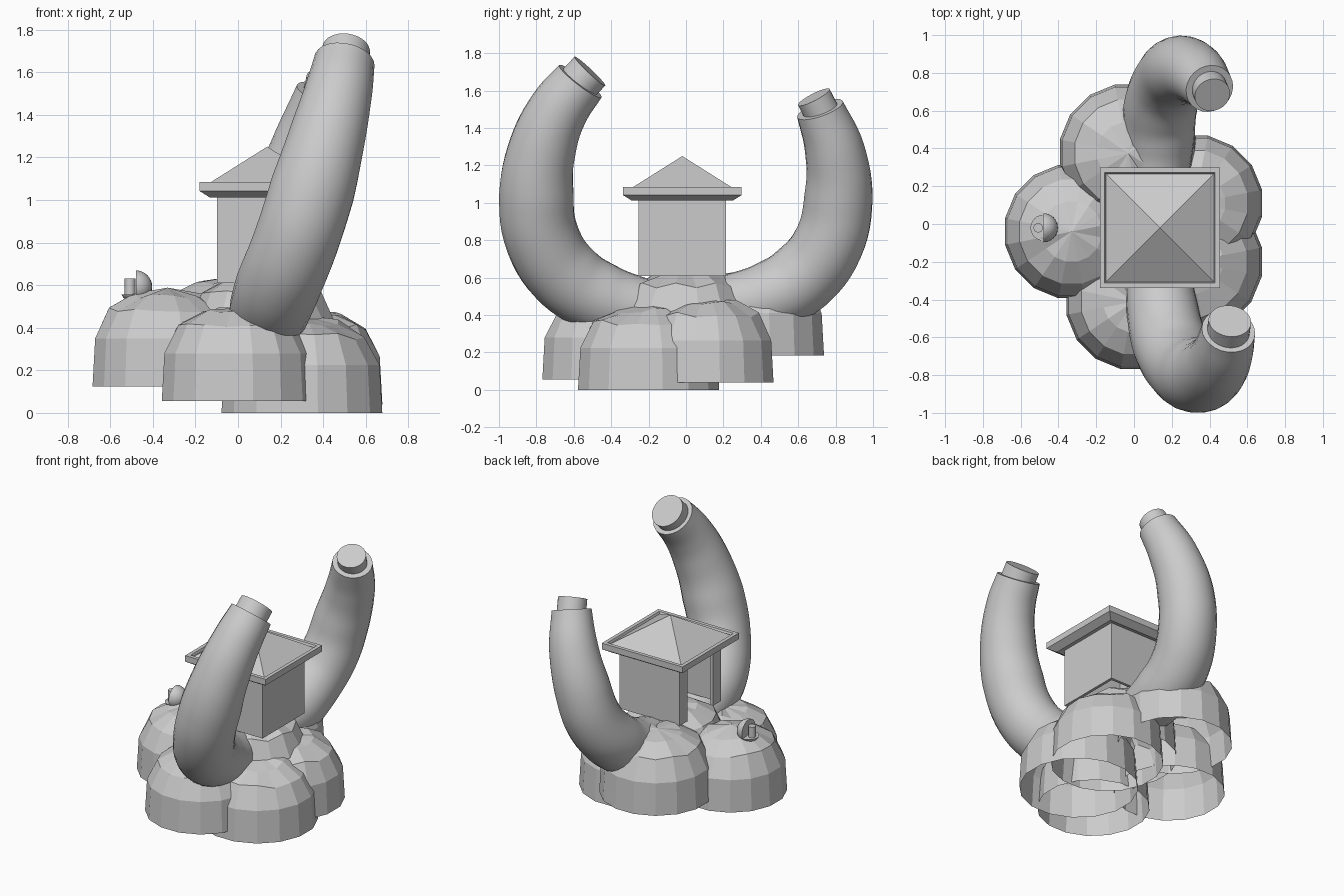
import bpy, bmesh, math, random
from mathutils import Vector

cube = bpy.data.objects.get("Cube")
if cube:
    bpy.data.objects.remove(cube, do_unlink=True)

random.seed(4)
grey = bpy.data.materials.new("plain_grey")
grey.use_nodes = True
COLOUR = (0.6, 0.6, 0.6, 1)
grey.diffuse_color = COLOUR
grey.node_tree.nodes["Principled BSDF"].inputs["Base Color"].default_value = COLOUR


def link(name, bm):
    bmesh.ops.recalc_face_normals(bm, faces=bm.faces)
    mesh = bpy.data.meshes.new(name)
    bm.to_mesh(mesh)
    bm.free()
    obj = bpy.data.objects.new(name, mesh)
    bpy.context.collection.objects.link(obj)
    mesh.materials.append(grey)
    return obj


def smooth(obj, degrees=40):
    bpy.ops.object.select_all(action='DESELECT')
    obj.select_set(True)
    bpy.context.view_layer.objects.active = obj
    bpy.ops.object.shade_smooth_by_angle(angle=math.radians(degrees))


def lathe(name, centre, profile, sides, turn=0.0, jitter=0.0):
    """Stack rings of (radius, height); a zero radius closes to a point."""
    bm = bmesh.new()
    rings = []
    for i, (r, h) in enumerate(profile):
        ring = []
        for k in range(sides if r else 1):
            a = turn + math.tau * k / sides
            wobble = random.uniform(-jitter, jitter) if i > 1 else 0
            p = Vector((r * math.cos(a), r * math.sin(a), h + wobble))
            ring.append(bm.verts.new(p + Vector(centre)))
        rings.append(ring)
    for low, high in zip(rings, rings[1:]):
        for k in range(sides):
            n = (k + 1) % sides
            if len(high) == 1:
                bm.faces.new((low[k], low[n], high[0]))
            else:
                bm.faces.new((low[k], low[n], high[n], high[k]))
    return link(name, bm)


# Faceted mounds, open underneath
mounds = {
    "left_mound": (-0.33, -0.04, 0.125, 0.36),
    "front_mound": (0, -0.41, 0.055, 0.365),
    "side_front_mound": (0.3, -0.2, 0, 0.385),
    "side_back_mound": (0.32, 0.11, 0.04, 0.365),
    "back_mound": (-0.03, 0.375, 0.185, 0.37),
    "centre_mound": (0.11, 0, 0.2, 0.365),
}
for name, (x, y, z, r) in mounds.items():
    shape = [(r, 0), (r * .965, .225), (r * .78, .36), (r * .45, .425), (0, .45)]
    lathe(name, (x, y, z), shape, 16, math.pi / 16, 0.015)


# Curved tapering tusks, each with a short plug on its end
def tusk(name, path, plug_axis, plug_radius):
    curve = bpy.data.curves.new(name, 'CURVE')
    curve.dimensions = '3D'
    curve.bevel_depth = 1
    curve.bevel_resolution = 10
    curve.resolution_u = 6
    curve.use_fill_caps = True
    spline = curve.splines.new('BEZIER')
    spline.bezier_points.add(len(path) - 1)
    for point, (x, y, z, r) in zip(spline.bezier_points, path):
        point.co = (x, y, z)
        point.radius = r
        point.handle_left_type = point.handle_right_type = 'AUTO'
    obj = bpy.data.objects.new(name, curve)
    bpy.context.collection.objects.link(obj)
    bpy.ops.object.select_all(action='DESELECT')
    obj.select_set(True)
    bpy.context.view_layer.objects.active = obj
    bpy.ops.object.convert(target='MESH')
    obj = bpy.context.view_layer.objects.active
    obj.data.materials.clear()
    obj.data.materials.append(grey)
    smooth(obj)

    axis = Vector(plug_axis).normalized()
    plug = lathe(name + "_plug", (0, 0, 0),
                 [(plug_radius, -.05), (plug_radius, .075), (0, .075)], 32)
    plug.location = path[-1][:3]
    plug.rotation_euler = axis.to_track_quat('Z', 'Y').to_euler()
    smooth(plug)


tusk("front_tusk", [
    (.13, -.25, .43, .17), (.15, -.45, .49, .19), (.19, -.63, .6, .2),
    (.27, -.765, .8, .2), (.35, -.8, 1.05, .2), (.42, -.765, 1.3, .18),
    (.47, -.68, 1.5, .16), (.5, -.565, 1.65, .143)], (.1, .68, .72), .113)
tusk("back_tusk", [
    (.12, .25, .45, .17), (.13, .45, .5, .19), (.14, .62, .6, .195),
    (.19, .76, .78, .19), (.25, .815, 1.03, .183), (.33, .795, 1.28, .16),
    (.4, .717, 1.5, .13)], (.2, -.45, .87), .095)

# Hut walls with a tall doorway facing -x
HUT = (0.137, -0.02, 0)
HALF, FLOOR, EAVE, PIER = 0.235, 0.61, 1.03, 0.09


def wall(name, x0, x1, y0, y1):
    bm = bmesh.new()
    bmesh.ops.create_cube(bm, size=1)
    for v in bm.verts:
        v.co.x = HUT[0] + (x1 if v.co.x > 0 else x0)
        v.co.y = HUT[1] + (y1 if v.co.y > 0 else y0)
        v.co.z = EAVE if v.co.z > 0 else FLOOR
    link(name, bm)


T = 0.02
wall("hut_back_wall", -HALF, HALF, HALF - T, HALF)
wall("hut_front_wall", -HALF, HALF, -HALF, T - HALF)
wall("hut_side_wall", HALF - T, HALF, T - HALF, HALF - T)
wall("hut_back_pier", -HALF, T - HALF, HALF - PIER, HALF - T)
wall("hut_front_pier", -HALF, T - HALF, T - HALF, PIER - HALF)

# Four-sided roof: bevelled eave, thin raised rim and pyramid
roof = [(.2, 1.03), (.27, 1.012), (.318, 1.042), (.318, 1.085),
        (.292, 1.085), (.286, 1.07), (0, 1.25)]
lathe("hut_roof", HUT, [(r * math.sqrt(2), h) for r, h in roof], 4, math.pi / 4)

# Small ball on the left mound with its upper outer quarter cut away
BALL = Vector((-0.48, -0.02, 0.592))


def ball_piece(name, cuts):
    bm = bmesh.new()
    bmesh.ops.create_uvsphere(bm, u_segments=24, v_segments=16, radius=0.077)
    for point, normal in cuts:
        bmesh.ops.bisect_plane(bm, geom=bm.verts[:] + bm.edges[:] + bm.faces[:],
                               plane_co=point, plane_no=normal, clear_outer=True)
        bmesh.ops.holes_fill(bm, edges=[e for e in bm.edges if e.is_boundary])
    bmesh.ops.translate(bm, verts=bm.verts, vec=BALL)
    smooth(link(name, bm))


ball_piece("ball_half", [((0, 0, 0), (-1, 0, 0))])
ball_piece("ball_bowl", [((0, 0, 0), (1, 0, 0)), ((0, 0, -.035), (0, 0, 1))])
smooth(lathe("ball_post", BALL + Vector((-.027, 0, 0)),
             [(.025, -.04), (.025, .04), (0, .04)], 16))
